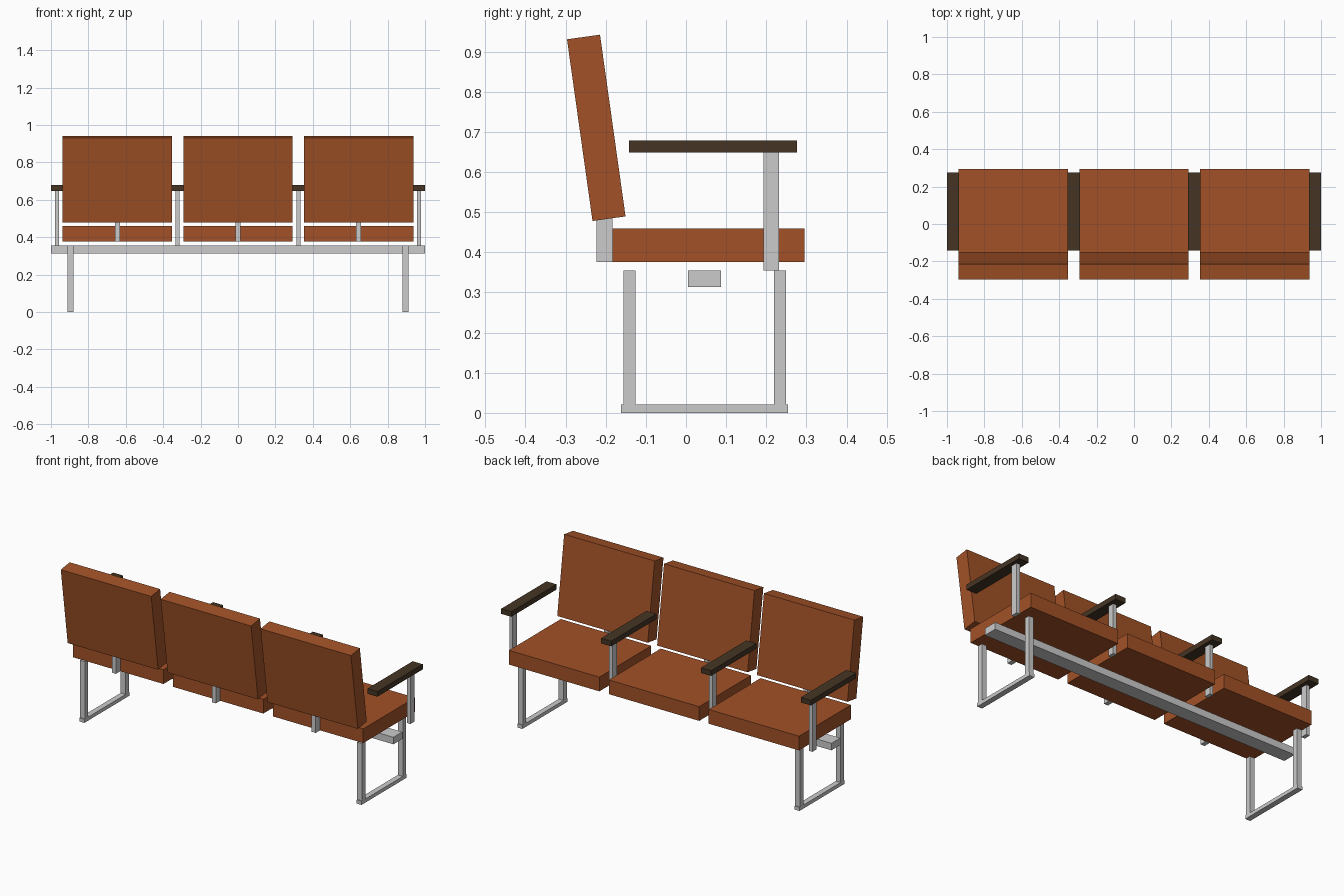
import bpy, bmesh, math
from mathutils import Matrix

if "Cube" in bpy.data.objects:
    bpy.data.objects.remove(bpy.data.objects["Cube"])


def material(name, rgb):
    m = bpy.data.materials.new(name)
    m.diffuse_color = (*rgb, 1)
    m.use_nodes = True
    m.node_tree.nodes["Principled BSDF"].inputs["Base Color"].default_value = m.diffuse_color
    return m


leather = material("brown_upholstery", (0.36, 0.083, 0.02))
wood = material("dark_wood", (0.06, 0.036, 0.018))


def box(name, x, width, y0, y1, z0, z1, mat=None, tilt=0):
    """Box centred at x, spanning y0..y1 and z0..z1, tilted about its centre."""
    bm = bmesh.new()
    bmesh.ops.create_cube(bm, size=1, matrix=Matrix.Diagonal((width, y1 - y0, z1 - z0, 1)))
    mesh = bpy.data.meshes.new(name)
    bm.to_mesh(mesh)
    bm.free()
    if mat:
        mesh.materials.append(mat)
    ob = bpy.data.objects.new(name, mesh)
    ob.location = (x, (y0 + y1) / 2, (z0 + z1) / 2)
    ob.rotation_euler.x = tilt
    bpy.context.collection.objects.link(ob)
    return ob


PITCH = 0.645

# Long beam under the seats
box("beam", 0, 2.0, 0.005, 0.087, 0.314, 0.355)

# Seats with reclined backs and back brackets
for i in (-1, 0, 1):
    x = i * PITCH
    box("seat", x, 0.584, -0.183, 0.295, 0.376, 0.459, leather)
    box("backrest", x, 0.584, -0.265, -0.182, 0.4815, 0.9385, leather, math.radians(8))
    box("back_bracket", x, 0.026, -0.223, -0.183, 0.376, 0.50)

# Armrests on posts
for i in range(4):
    x = (i - 1.5) * PITCH
    box("armrest", x, 0.065, -0.142, 0.276, 0.648, 0.678, wood)
    box("armrest_post", x, 0.022, 0.193, 0.232, 0.355, 0.648)

# Sled legs at each end
for x in (-0.895, 0.895):
    box("floor_bar", x, 0.032, -0.162, 0.254, 0.0, 0.021)
    box("back_leg", x, 0.032, -0.156, -0.126, 0.021, 0.355)
    box("front_leg", x, 0.032, 0.219, 0.249, 0.021, 0.355)
